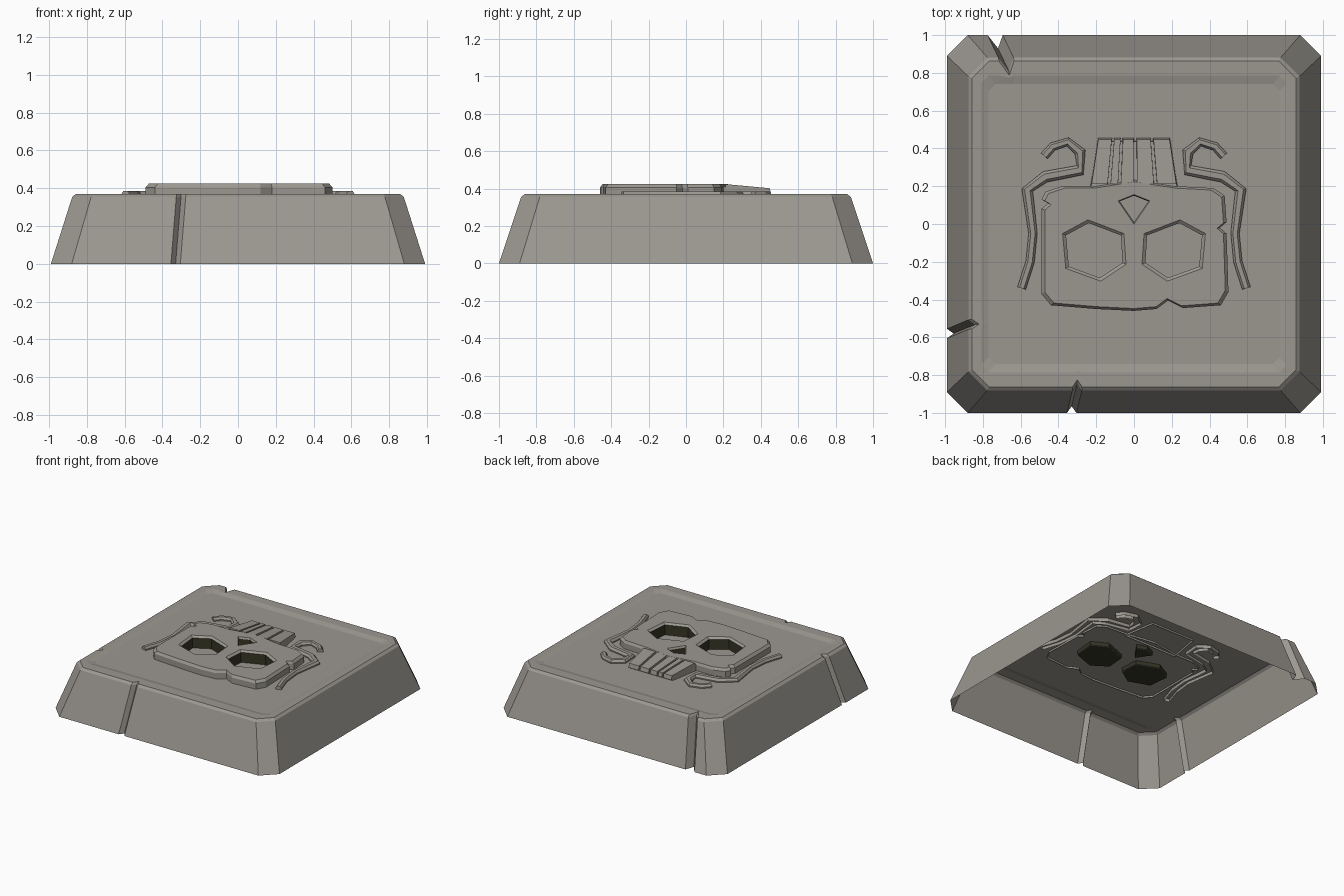
import bpy, bmesh
from mathutils import Vector

cube = bpy.data.objects.get("Cube")
if cube:
    bpy.data.objects.remove(cube)


def material(name, rgb):
    m = bpy.data.materials.new(name)
    m.use_nodes = True
    m.diffuse_color = (*rgb, 1)
    m.node_tree.nodes["Principled BSDF"].inputs["Base Color"].default_value = (*rgb, 1)
    return m


STONE = material("warm grey stone", (0.33, 0.31, 0.28))
OLIVE = material("dark olive", (0.035, 0.035, 0.018))


def finish(bm, name):
    mesh = bpy.data.meshes.new(name)
    bm.to_mesh(mesh)
    bm.free()
    mesh.materials.append(STONE)
    mesh.materials.append(OLIVE)
    obj = bpy.data.objects.new(name, mesh)
    bpy.context.collection.objects.link(obj)
    return obj


def ring(bm, pts, z):
    return [bm.verts.new((x, y, z)) for x, y in pts]


def bridge(bm, a, b, mat=0, closed=True):
    n = len(a)
    for i in range(n if closed else n - 1):
        j = (i + 1) % n
        bm.faces.new((a[i], a[j], b[j], b[i])).material_index = mat


def fill(bm, rings):
    """Fill the first ring, leaving the others as holes."""
    edges = []
    for r in rings:
        for a, b in zip(r, r[1:] + r[:1]):
            edges.append(bm.edges.get((a, b)) or bm.edges.new((a, b)))
    new = bmesh.ops.triangle_fill(bm, edges=edges, use_beauty=True, normal=(0, 0, 1))
    faces = [f for f in new["geom"] if isinstance(f, bmesh.types.BMFace)]
    for f in faces:
        f.normal_update()
        if f.normal.z < 0:
            f.normal_flip()


def grow(pts, k):
    """Scale an outline about its middle."""
    cx = sum(p[0] for p in pts) / len(pts)
    cy = sum(p[1] for p in pts) / len(pts)
    return [(cx + (x - cx) * k, cy + (y - cy) * k) for x, y in pts]


def mirror(pts):
    return [(-x, y) for x, y in reversed(pts)]


# Socket outlines
eye = [(-.36, -.06), (-.24, .005), (-.07, -.06), (-.06, -.205), (-.18, -.285), (-.345, -.225)]
nose = [(-.075, .12), (0, .15), (.075, .12), (0, .01)]
sockets = [eye, mirror(eye), nose]


# Tapered slab: an open shell with three cracks in its rim
def slab_outline(hx, hy, c, depth, up):
    x, y = hx - c, hy - c
    f, l, b = -.33 + .03 * up, -.58 + .05 * up, -.74 + .06 * up
    return [(-x, -hy), (f - .025, -hy), (f, -hy + .5 * depth), (f + .025, -hy), (x, -hy),
            (hx, -y), (hx, y), (x, hy),
            (b + .045, hy), (b + .02, hy - depth), (b - .035, hy), (-x, hy),
            (-hx, y), (-hx, l + .025), (-hx + .5 * depth, l), (-hx, l - .025), (-hx, -y)]


bm = bmesh.new()
levels = [(.99, 1, .11, .07, 0, 0), (.877, .882, .1, .07, .95, .355),
          (.857, .862, .09, .075, 1, .371), (.81, .785, .04, .01, 1, .371),
          (.77, .74, .035, 0, 1, .36)]
loops = [ring(bm, slab_outline(*v[:5]), v[5]) for v in levels]
for a, b in zip(loops, loops[1:]):
    bridge(bm, a, b)
fill(bm, [loops[-1]] + [ring(bm, s, .36) for s in sockets])
finish(bm, "stone_slab")

# Raised head with chipped edges and sunken sockets
head = [(-.22, .2), (-.38, .2), (-.47, .17), (-.49, .13), (-.455, .11), (-.49, .08),
        (-.49, -.37), (-.44, -.43), (-.2, -.45), (0, -.46), (.12, -.45), (.18, -.405),
        (.26, -.445), (.46, -.43), (.5, -.36), (.49, -.05), (.455, -.02), (.49, .01),
        (.48, .15), (.42, .19), (.23, .2), (0, .235)]
bm = bmesh.new()
outer = [ring(bm, grow(head, k), z) for k, z in ((1, .345), (1, .405), (.965, .424))]
bridge(bm, outer[0], outer[1])
bridge(bm, outer[1], outer[2])
rims = []
for s in sockets:
    rim, lip, floor = ring(bm, grow(s, 1.12), .424), ring(bm, s, .41), ring(bm, s, .33)
    bridge(bm, rim, lip)
    bridge(bm, lip, floor, 1)
    bm.faces.new(floor)
    under = bm.faces.new(ring(bm, s, .325))
    under.material_index = 1
    rims.append(rim)
fill(bm, [outer[2]] + rims)
finish(bm, "skull_head")

# Fan of sloping teeth over a lower jaw plate
def block(bm, bottom, z0, ztop, inset):
    base = ring(bm, bottom, z0)
    top = [bm.verts.new((x, y, ztop(y))) for x, y in grow(bottom, inset)]
    bridge(bm, base, top)
    bm.faces.new(top)


def slope(y):
    return .424 - .1 * max(0, y - .23)


bm = bmesh.new()
block(bm, [(-.235, .18), (.235, .18), (.19, .44), (-.19, .44)], .345, lambda y: slope(y) - .012, .98)
for a, b in ((-.19, -.115), (-.105, -.07), (-.06, .0), (.012, .09), (.1, .19)):
    block(bm, [(a * 1.2, .205), (b * 1.2, .205), (b, .455), (a, .455)], .37, slope, .94)
finish(bm, "jaw_teeth")

# Curled side ribbons
path = [(-.475, .36), (-.43, .41), (-.35, .435), (-.285, .38), (-.285, .285), (-.47, .25),
        (-.565, .18), (-.535, -.05), (-.55, -.2), (-.595, -.34)]


def ribbon(name, side):
    pts = [Vector((x * side, y, 0)) for x, y in path]
    bm, rows = bmesh.new(), []
    for i, p in enumerate(pts):
        t = (pts[min(i + 1, len(pts) - 1)] - pts[max(i - 1, 0)]).normalized()
        n = Vector((-t.y, t.x, 0))
        w = .03 if 3 <= i <= 6 else .023
        rows.append([bm.verts.new(p + n * w * k + Vector((0, 0, z)))
                     for k, z in ((-.9, .335), (-1, .37), (-.5, .386), (.5, .386), (1, .37), (.9, .335))])
    for a, b in zip(rows, rows[1:]):
        bridge(bm, a, b, closed=False)
    bm.faces.new(rows[0])
    bm.faces.new(rows[-1])
    bmesh.ops.recalc_face_normals(bm, faces=bm.faces)
    finish(bm, name)


ribbon("right_ribbon", 1)
ribbon("left_ribbon", -1)
